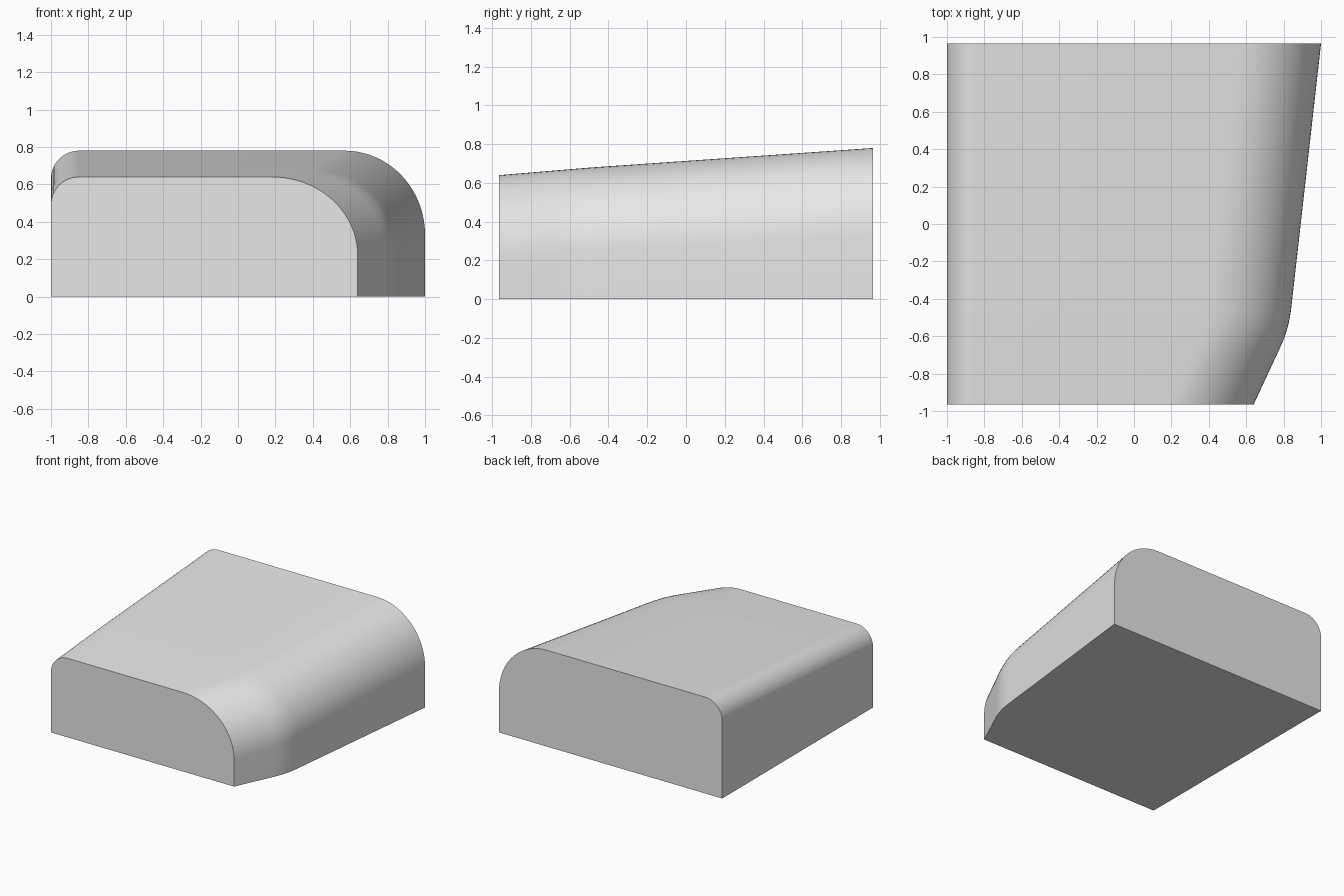
import bpy
import bmesh
from math import sin, cos, pi

cube = bpy.data.objects.get("Cube")
if cube:
    bpy.data.objects.remove(cube, do_unlink=True)

BACK = 0.965          # half depth
BEND = -0.56          # where the right wall turns inward
ARC = 20              # segments per rounded corner


def lerp(a, b, t):
    return a + (b - a) * t


def wall_x(y):
    """Right wall in plan: two straight runs joined by a soft bend."""
    front = 0.64 + 0.464 * (y + BACK)
    rear = 1 - 0.1126 * (BACK - y)
    r = 0.1
    t = (y - BEND + r) / (2 * r)
    if t <= 0:
        return front
    if t >= 1:
        return rear
    corner = 0.828
    a, b = corner - 0.464 * r, corner + 0.1126 * r
    return a * (1 - t) ** 2 + 2 * corner * t * (1 - t) + b * t * t


def section(y):
    """Cross-section with a large right and a small left top corner."""
    t = (y + BACK) / (2 * BACK)
    right = wall_x(y)
    top = min(0.64 + 0.083 * (y + BACK), 0.78 - 0.069 * (BACK - y))
    rx, rz = lerp(0.46, 0.43, t), lerp(0.42, 0.45, t)
    left_r = 0.15
    pts = [(-1, 0), (right, 0)]
    for i in range(ARC + 1):
        a = pi / 2 * i / ARC
        pts.append((right - rx + rx * cos(a), top - rz + rz * sin(a)))
    for i in range(ARC + 1):
        a = pi / 2 * (1 + i / ARC)
        pts.append((-1 + left_r + left_r * cos(a), top - left_r + left_r * sin(a)))
    return [(x, y, z) for x, z in pts]


# Stations along the depth, closer together through the bend
stations = [-BACK, -0.8]
stations += [BEND - 0.1 + 0.02 * i for i in range(11)]
stations += [-0.2, 0.1, 0.4, 0.7, BACK]

# Lofted body with flat end caps
bm = bmesh.new()
rings = [[bm.verts.new(p) for p in section(y)] for y in stations]
for a, b in zip(rings, rings[1:]):
    for i in range(len(a)):
        j = (i + 1) % len(a)
        bm.faces.new((a[i], a[j], b[j], b[i]))
bm.faces.new(rings[0])
bm.faces.new(rings[-1][::-1])
bmesh.ops.recalc_face_normals(bm, faces=bm.faces)
mesh = bpy.data.meshes.new("rounded_body")
bm.to_mesh(mesh)
bm.free()

body = bpy.data.objects.new("rounded_body", mesh)
bpy.context.collection.objects.link(body)

# Plain grey finish
grey = bpy.data.materials.new("light_grey")
grey.use_nodes = True
colour = (0.8, 0.8, 0.8, 1)
grey.diffuse_color = colour
grey.node_tree.nodes["Principled BSDF"].inputs["Base Color"].default_value = colour
mesh.materials.append(grey)

# Smooth corners, crisp caps and base
bpy.ops.object.select_all(action="DESELECT")
body.select_set(True)
bpy.context.view_layer.objects.active = body
bpy.ops.object.shade_smooth_by_angle(angle=pi / 6)
